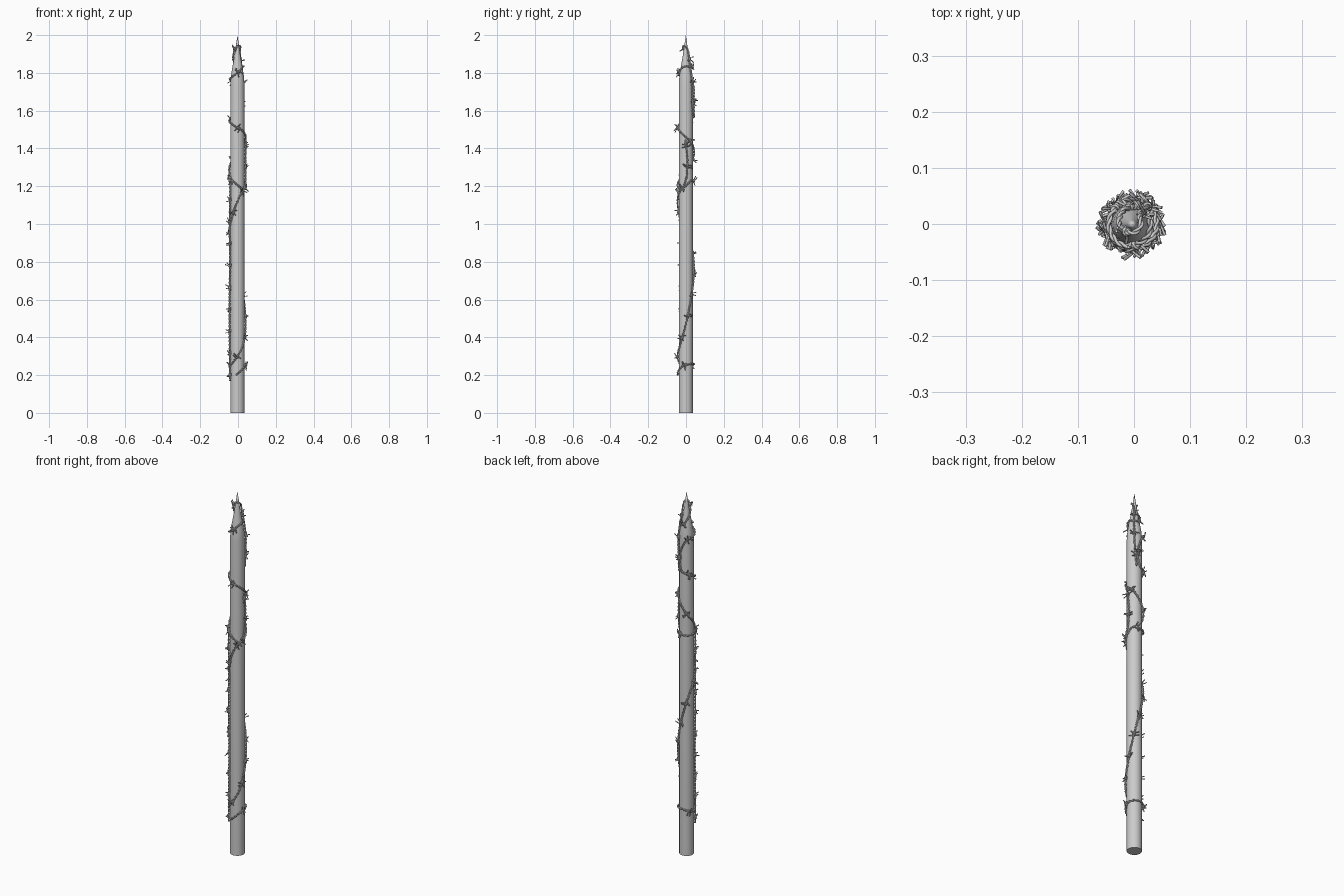
import bpy, bmesh, math, random
from mathutils import Vector

if "Cube" in bpy.data.objects:
    bpy.data.objects.remove(bpy.data.objects["Cube"])

random.seed(4)
CX, CY = -0.003, -0.001
PROFILE = [(0.037, 0.0), (0.037, 1.74), (0.034, 1.785), (0.025, 1.84),
           (0.016, 1.89), (0.008, 1.945), (0.0, 2.0)]


def post_radius(z):
    for (r0, z0), (r1, z1) in zip(PROFILE, PROFILE[1:]):
        if z <= z1:
            return r0 + (r1 - r0) * (z - z0) / (z1 - z0)
    return 0.0


# Sharpened post: lathed profile
SIDES = 32
bm = bmesh.new()
rings = []
for r, z in PROFILE[:-1]:
    rings.append([bm.verts.new((CX + r * math.cos(2 * math.pi * i / SIDES),
                                CY + r * math.sin(2 * math.pi * i / SIDES), z))
                  for i in range(SIDES)])
tip = bm.verts.new((CX, CY, 2.0))
bm.faces.new(rings[0][::-1])
for a, b in zip(rings, rings[1:]):
    for i in range(SIDES):
        j = (i + 1) % SIDES
        bm.faces.new((a[i], a[j], b[j], b[i]))
for i in range(SIDES):
    bm.faces.new((rings[-1][i], rings[-1][(i + 1) % SIDES], tip))
mesh = bpy.data.meshes.new("post")
bm.to_mesh(mesh)
bm.free()
post = bpy.data.objects.new("post", mesh)
bpy.context.collection.objects.link(post)
bpy.context.view_layer.objects.active = post
post.select_set(True)
bpy.ops.object.shade_smooth_by_angle(angle=math.radians(35))


def wire_curve(name, paths, radius):
    cu = bpy.data.curves.new(name, 'CURVE')
    cu.dimensions = '3D'
    cu.bevel_depth = radius
    cu.bevel_resolution = 1
    cu.use_fill_caps = True
    for pts in paths:
        sp = cu.splines.new('POLY')
        sp.points.add(len(pts) - 1)
        for p, co in zip(sp.points, pts):
            p.co = (*co, 1)
    ob = bpy.data.objects.new(name, cu)
    bpy.context.collection.objects.link(ob)


def centre_line(keys, step=0.004):
    # Smooth (angle, height) keys, wrapped on the post and evenly spaced
    dense = []
    k = [keys[0]] + keys + [keys[-1]]
    for i in range(1, len(k) - 2):
        for s in range(40):
            t = s / 40
            c = [0.5 * (2 * k[i][d] + (k[i + 1][d] - k[i - 1][d]) * t
                 + (2 * k[i - 1][d] - 5 * k[i][d] + 4 * k[i + 1][d] - k[i + 2][d]) * t * t
                 + (3 * k[i][d] - k[i - 1][d] - 3 * k[i + 1][d] + k[i + 2][d]) * t ** 3)
                 for d in (0, 1)]
            a, r = math.radians(c[0]), post_radius(c[1]) + 0.0065
            dense.append(Vector((CX + r * math.cos(a), CY + r * math.sin(a), c[1])))
    out = [dense[0]]
    for p in dense:
        while (p - out[-1]).length >= step:
            out.append(out[-1] + (p - out[-1]).normalized() * step)
    return out


def frame(line, i):
    t = (line[min(i + 1, len(line) - 1)] - line[max(i - 1, 0)]).normalized()
    r = line[i] - Vector((CX, CY, line[i].z))
    r = (r - t * r.dot(t)).normalized()
    return t, r, t.cross(r)


def strands(line):
    # Two strands twisted about each other
    res = []
    for ph in (0, math.pi):
        pts = []
        for i, p in enumerate(line):
            t, r, b = frame(line, i)
            a = ph + i * 0.65
            pts.append(p + (r * math.cos(a) + b * math.sin(a)) * 0.0026)
        res.append(pts)
    return res


def barbs(line, gap, first):
    # Two coiled pieces with free pointed ends at each knot
    res = []
    for i in range(first, len(line) - 4, gap):
        t, r, b = frame(line, i)
        for side in (-1, 1):
            a0 = random.uniform(0.5, 1.2)
            c = line[i] + t * side * 0.004
            pts = []
            for s in range(13):
                a = a0 + side * s / 12 * 3 * math.pi
                pts.append(c + (r * math.cos(a) + b * math.sin(a)) * 0.0062
                           + t * (s / 12 - 0.5) * 0.010)
            ends = []
            for sg in (-1, 1):
                d = (b * sg + r * random.uniform(0.1, 0.8)
                     + t * random.uniform(-0.6, 0.6)).normalized()
                ends.append(d * random.uniform(0.021, 0.029))
            res.append([c + ends[0]] + pts + [c + ends[1]])
    return res


# Rising wire, (angle, height): front is -90
rising = [(-100, .20), (-45, .235), (0, .255), (90, .26), (135, .25), (180, .245),
          (225, .26), (270, .30), (315, .36), (360, .47), (405, .62), (450, .76),
          (495, .88), (540, .96), (585, 1.03), (630, 1.12), (675, 1.18), (720, 1.20),
          (765, 1.23), (855, 1.22), (945, 1.23), (1000, 1.20), (1045, 1.18),
          (1085, 1.25), (1090, 1.36), (1075, 1.45)]
# Wire that runs up the left side, then winds round to the tip
winding = [(205, .17), (198, .4), (195, .6), (205, .8), (200, 1.0), (208, 1.2),
           (185, 1.28), (135, 1.33), (90, 1.38), (45, 1.43), (0, 1.46), (-45, 1.49),
           (-90, 1.51), (-135, 1.53), (-225, 1.56), (-275, 1.58), (-285, 1.66),
           (-260, 1.72), (-225, 1.755), (-180, 1.765), (-135, 1.78), (-90, 1.80),
           (-45, 1.825), (0, 1.835), (45, 1.83), (90, 1.83), (135, 1.86), (180, 1.89),
           (225, 1.93), (300, 1.945), (400, 1.92), (408, 1.83), (412, 1.7), (425, 1.57)]
for name, keys, first in (("rising_wire", rising, 22), ("winding_wire", winding, 8)):
    line = centre_line(keys)
    wire_curve(name, strands(line), 0.003)
    wire_curve(name + "_barbs", barbs(line, 29, first), 0.0027)
